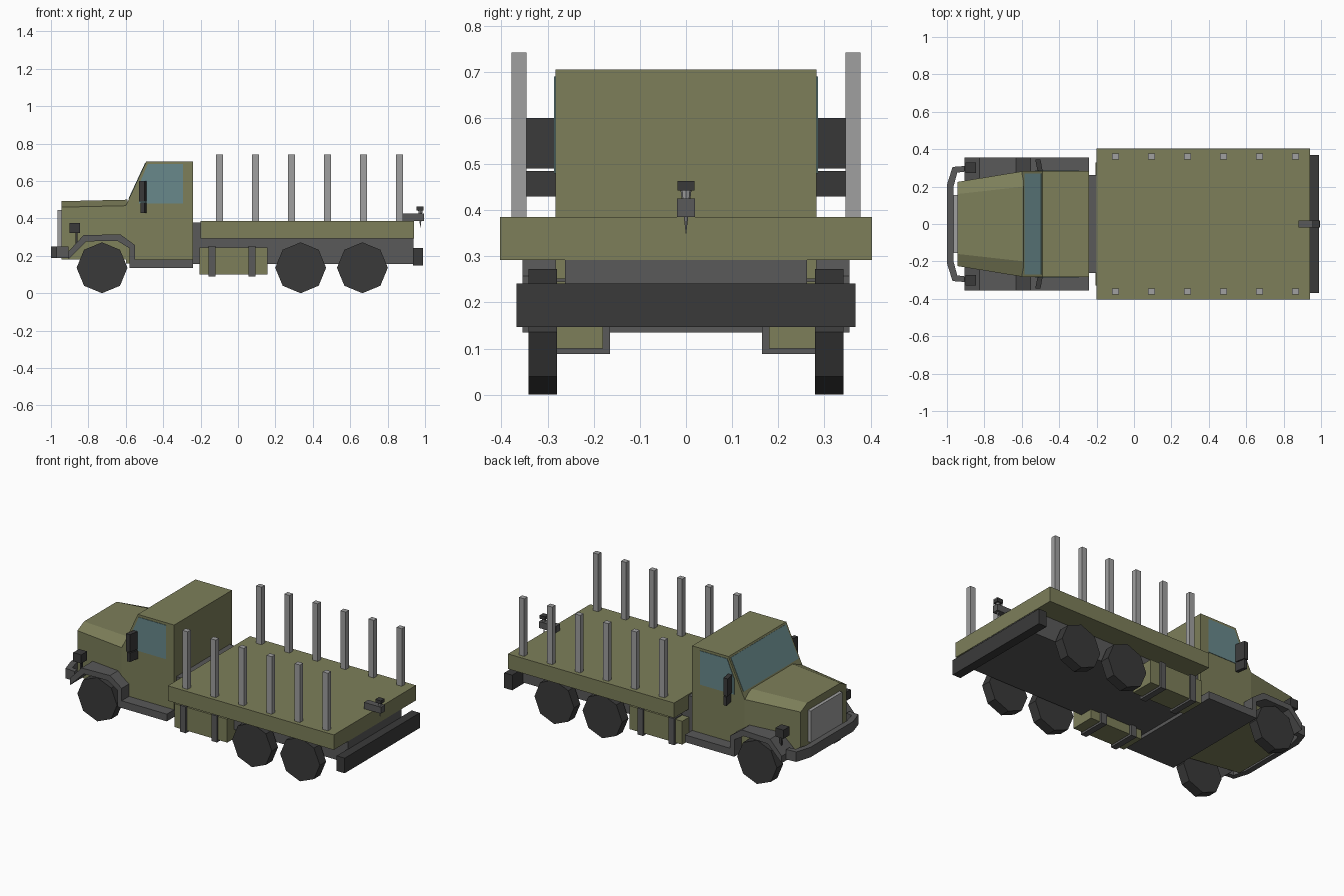
import bpy, bmesh, math
from mathutils import Matrix, Vector

cube = bpy.data.objects.get("Cube")
if cube:
    bpy.data.objects.remove(cube, do_unlink=True)


def material(name, r, g, b):
    m = bpy.data.materials.new(name)
    m.use_nodes = True
    m.diffuse_color = (r, g, b, 1)
    m.node_tree.nodes["Principled BSDF"].inputs["Base Color"].default_value = (r, g, b, 1)
    return m


OLIVE = material("olive paint", 0.205, 0.212, 0.102)
GREY = material("dark grey metal", 0.1, 0.1, 0.1)
BLACK = material("black rubber", 0.042, 0.042, 0.042)
LIGHT = material("light grey metal", 0.35, 0.35, 0.35)
GLASS = material("blue glass", 0.14, 0.25, 0.26)


def finish(name, bm, mat):
    bmesh.ops.recalc_face_normals(bm, faces=bm.faces[:])
    mesh = bpy.data.meshes.new(name)
    bm.to_mesh(mesh)
    bm.free()
    mesh.materials.append(mat)
    ob = bpy.data.objects.new(name, mesh)
    bpy.context.collection.objects.link(ob)
    return ob


def loft(name, a, b, mat):
    """Solid between two matching outlines."""
    bm = bmesh.new()
    va = [bm.verts.new(p) for p in a]
    vb = [bm.verts.new(p) for p in b]
    n = len(va)
    bm.faces.new(va)
    bm.faces.new(vb[::-1])
    for i in range(n):
        j = (i + 1) % n
        bm.faces.new((va[i], vb[i], vb[j], va[j]))
    return finish(name, bm, mat)


def side_prism(name, pts, y0, y1, mat):
    return loft(name, [(x, y0, z) for x, z in pts], [(x, y1, z) for x, z in pts], mat)


def box(name, x, y, z, mat):
    pts = [(x[0], z[0]), (x[1], z[0]), (x[1], z[1]), (x[0], z[1])]
    return side_prism(name, pts, y[0], y[1], mat)


def sided(s, a, b):
    return sorted((s * a, s * b))


def cone(name, centre, r1, r2, depth, sides, mat, rot=None):
    bm = bmesh.new()
    m = Matrix.Translation(Vector(centre)) @ (rot or Matrix())
    bmesh.ops.create_cone(bm, cap_ends=True, segments=sides, radius1=r1,
                          radius2=r2, depth=depth, matrix=m)
    return finish(name, bm, mat)


# Cab with sloped windscreen
side_prism("cab", [(-0.24, 0.16), (-0.24, 0.705), (-0.49, 0.705), (-0.585, 0.5),
                   (-0.6, 0.47), (-0.6, 0.16)], -0.283, 0.283, OLIVE)
side_prism("windscreen", [(-0.49, 0.693), (-0.497, 0.696), (-0.585, 0.507), (-0.578, 0.504)],
           -0.27, 0.27, GLASS)


# Tapered hood with chamfered top edges
def hood_section(x, w, shoulder, top_w, top):
    half = [(w, 0.18), (w, shoulder), (top_w, top)]
    return [(x, y, z) for y, z in half] + [(x, -y, z) for y, z in half[::-1]]


loft("hood", hood_section(-0.945, 0.225, 0.46, 0.16, 0.492),
     hood_section(-0.59, 0.283, 0.468, 0.2, 0.5), OLIVE)
box("grille", (-0.965, -0.94), (-0.155, 0.155), (0.25, 0.445), LIGHT)

# Front bumper, swept back at the ends
outer = [(-1, 0.21), (-0.97, 0.305), (-0.905, 0.31)]
inner = [(-0.905, 0.28), (-0.945, 0.275), (-0.965, 0.2)]
half = outer + inner
bm = bmesh.new()
rows = []
for z in (0.188, 0.25):
    rows.append([[bm.verts.new((x, s * y, z)) for x, y in half] for s in (1, -1)])
for row in rows:
    r, l = row
    bm.faces.new((r[0], r[5], l[5], l[0]))
    for side in row:
        bm.faces.new((side[0], side[1], side[4], side[5]))
        bm.faces.new((side[1], side[2], side[3], side[4]))
for k in (0, 1):
    lo, hi = rows[0][k], rows[1][k]
    for i in range(5):
        bm.faces.new((lo[i], lo[i + 1], hi[i + 1], hi[i]))
for i in (0, 5):
    bm.faces.new((rows[0][0][i], rows[0][1][i], rows[1][1][i], rows[1][0][i]))
finish("front_bumper", bm, GREY)

# Chassis, running board and cargo bed
box("chassis", (-0.245, 0.938), (-0.262, 0.262), (0.155, 0.378), GREY)
box("running_board", (-0.58, -0.24), (-0.355, 0.355), (0.135, 0.18), GREY)
box("cargo_bed", (-0.2, 0.94), (-0.403, 0.403), (0.292, 0.385), OLIVE)
box("rear_bumper", (0.935, 0.99), (-0.368, 0.368), (0.147, 0.241), BLACK)

fender = [(-0.905, 0.225), (-0.826, 0.31), (-0.63, 0.315), (-0.55, 0.257), (-0.55, 0.16),
          (-0.58, 0.16), (-0.58, 0.24), (-0.645, 0.28), (-0.81, 0.277), (-0.905, 0.182)]
upright = Matrix.Rotation(math.pi / 2, 4, "X")

for s, tag in ((1, "back"), (-1, "front")):
    # Fender, headlight, side window and mirrors
    side_prism("fender_" + tag, fender, *sided(s, 0.2, 0.355), GREY)
    box("headlight_" + tag, (-0.9, -0.845), sided(s, 0.272, 0.33), (0.322, 0.376), BLACK)
    box("headlight_post_" + tag, (-0.87, -0.858), sided(s, 0.295, 0.307), (0.25, 0.33), BLACK)
    side_prism("side_window_" + tag, [(-0.295, 0.48), (-0.295, 0.69), (-0.482, 0.69),
                                      (-0.53, 0.58), (-0.53, 0.48)],
               *sided(s, 0.28, 0.286), GLASS)
    for name, dx, z in (("mirror_", 0, (0.49, 0.6)), ("lower_mirror_", 0.007, (0.43, 0.485))):
        y0, y1 = s * 0.28, s * 0.346
        plan = [(-0.515 + dx, y0), (-0.488, y0), (-0.5, y1), (-0.528 + dx, y1)]
        loft(name + tag, [(x, y, z[0]) for x, y in plan],
             [(x, y, z[1]) for x, y in plan], BLACK)

    # Wheels
    for i, x in enumerate((-0.727, 0.335, 0.665)):
        cone(f"wheel_{tag}_{i}", (x, s * 0.311, 0.136), 0.136, 0.136, 0.062, 8, BLACK, upright)

    # Fuel tank with straps
    box("fuel_tank_" + tag, (-0.205, 0.157), sided(s, 0.18, 0.33), (0.1, 0.245), OLIVE)
    for i, x in enumerate((-0.139, 0.075)):
        box(f"tank_strap_{tag}_{i}", (x - 0.019, x + 0.019), sided(s, 0.165, 0.341),
            (0.088, 0.252), GREY)

    # Bed stakes
    for i in range(6):
        x = -0.099 + i * 0.1926
        box(f"stake_{tag}_{i}", (x - 0.018, x + 0.018), sided(s, 0.346, 0.378),
            (0.38, 0.742), LIGHT)

# Tow hitch with pin
box("hitch_arm", (0.88, 0.995), (-0.02, 0.02), (0.385, 0.425), GREY)
cone("hitch_pin", (0.975, 0, 0.395), 0, 0.012, 0.1, 8, LIGHT)
box("hitch_pin_cap", (0.955, 0.993), (-0.018, 0.018), (0.443, 0.463), BLACK)
